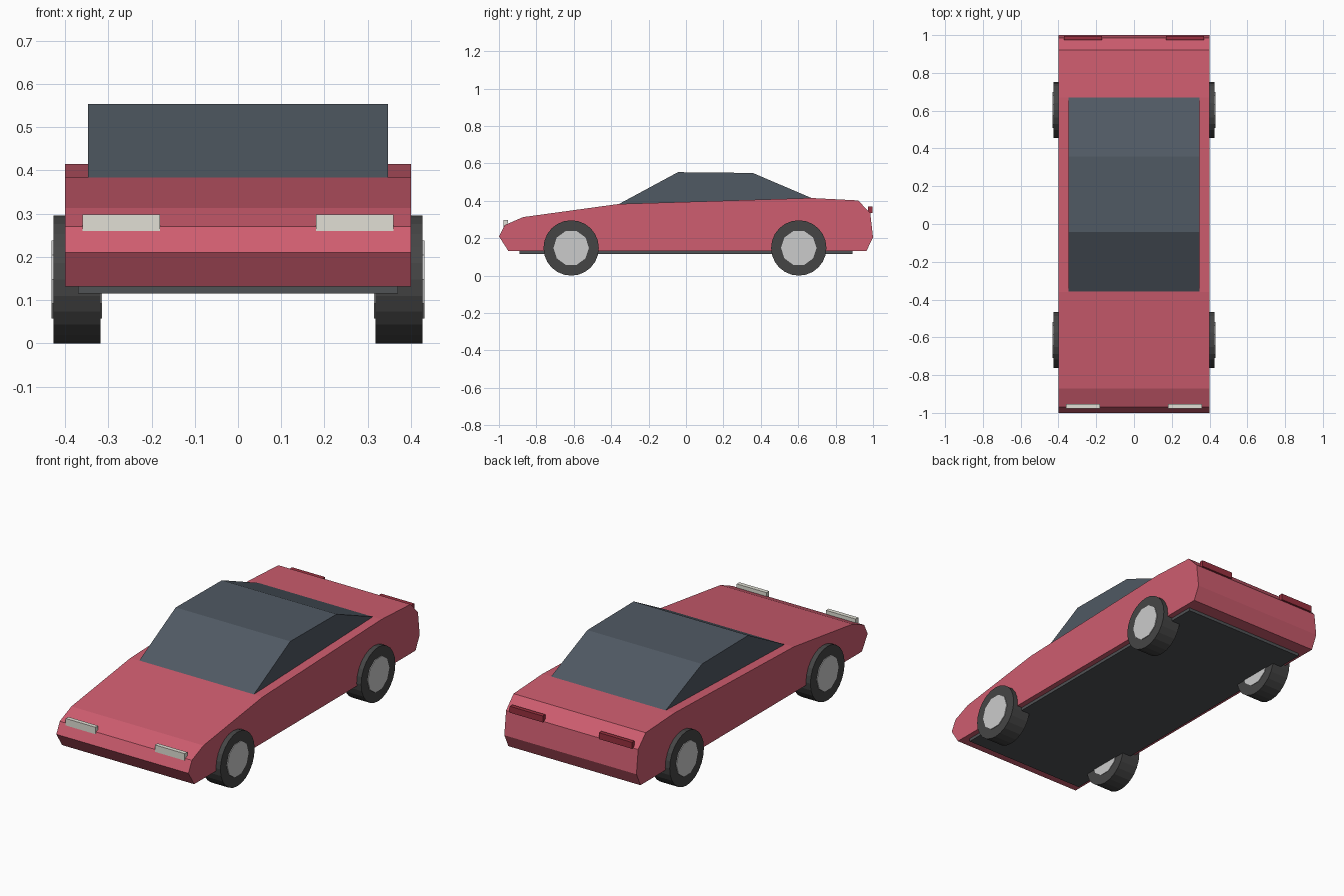
import bpy, bmesh
from math import radians

if "Cube" in bpy.data.objects:
    bpy.data.objects.remove(bpy.data.objects["Cube"])


def material(name, rgb):
    m = bpy.data.materials.new(name)
    m.diffuse_color = (*rgb, 1)
    m.use_nodes = True
    m.node_tree.nodes["Principled BSDF"].inputs["Base Color"].default_value = m.diffuse_color
    return m


red = material("red paint", (0.62, 0.11, 0.16))
glass = material("dark glass", (0.08, 0.10, 0.125))
rubber = material("dark rubber", (0.06, 0.06, 0.06))
under = material("underbody dark", (0.08, 0.085, 0.09))
metal = material("light metal", (0.6, 0.6, 0.62))
cream = material("lamp cream", (0.75, 0.74, 0.66))
lamp_red = material("lamp red", (0.32, 0.03, 0.05))


def add_object(name, bm, mat):
    bmesh.ops.recalc_face_normals(bm, faces=bm.faces)
    mesh = bpy.data.meshes.new(name)
    bm.to_mesh(mesh)
    bm.free()
    mesh.materials.append(mat)
    ob = bpy.data.objects.new(name, mesh)
    bpy.context.collection.objects.link(ob)
    return ob


def extrude_profile(name, points, x0, x1, mat):
    """Side profile of (y, z) points swept from x0 to x1."""
    bm = bmesh.new()
    face = bm.faces.new([bm.verts.new((x0, y, z)) for y, z in points])
    ext = bmesh.ops.extrude_face_region(bm, geom=[face])
    verts = [v for v in ext["geom"] if isinstance(v, bmesh.types.BMVert)]
    bmesh.ops.translate(bm, verts=verts, vec=(x1 - x0, 0, 0))
    return add_object(name, bm, mat)


def box(name, x, y, z, mat):
    points = [(y[0], z[0]), (y[1], z[0]), (y[1], z[1]), (y[0], z[1])]
    return extrude_profile(name, points, x[0], x[1], mat)


def disc(name, x0, x1, y, z, radius, sides, mat):
    bpy.ops.mesh.primitive_cylinder_add(
        vertices=sides, radius=radius, depth=abs(x1 - x0),
        location=((x0 + x1) / 2, y, z), rotation=(radians(90), 0, radians(90)))
    ob = bpy.context.object
    ob.name = name
    ob.data.materials.append(mat)
    return ob


# Wedge body
extrude_profile("body", [
    (-0.95, 0.132), (-1.0, 0.21), (-0.97, 0.27), (-0.87, 0.313),
    (-0.36, 0.383), (0.67, 0.415), (0.92, 0.402), (0.985, 0.335),
    (1.0, 0.205), (0.965, 0.132)], -0.4, 0.4, red)

# Glass cabin
extrude_profile("cabin", [
    (-0.36, 0.382), (-0.043, 0.553), (0.357, 0.549), (0.673, 0.414)],
    -0.347, 0.347, glass)

# Floor pan
box("underbody", (-0.37, 0.37), (-0.89, 0.89), (0.115, 0.15), under)

# Lamps and wheels on both sides
for side, s in (("left", -1), ("right", 1)):
    box(f"headlight_{side}", (s * 0.18, s * 0.36), (-0.976, -0.953),
        (0.26, 0.298), cream)
    box(f"taillight_{side}", (s * 0.17, s * 0.37), (0.974, 0.996),
        (0.335, 0.37), lamp_red)
    for end, y in (("front", -0.614), ("rear", 0.603)):
        disc(f"{end}_tyre_{side}", s * 0.318, s * 0.427, y, 0.148, 0.148, 24, rubber)
        hub = disc(f"{end}_hub_{side}", s * 0.315, s * 0.431, y, 0.148, 0.095, 10, metal)
        # Turn the hub so a flat side faces up
        hub.rotation_euler = (0, radians(90), 0)
        hub.rotation_euler.rotate_axis("Z", radians(0))
